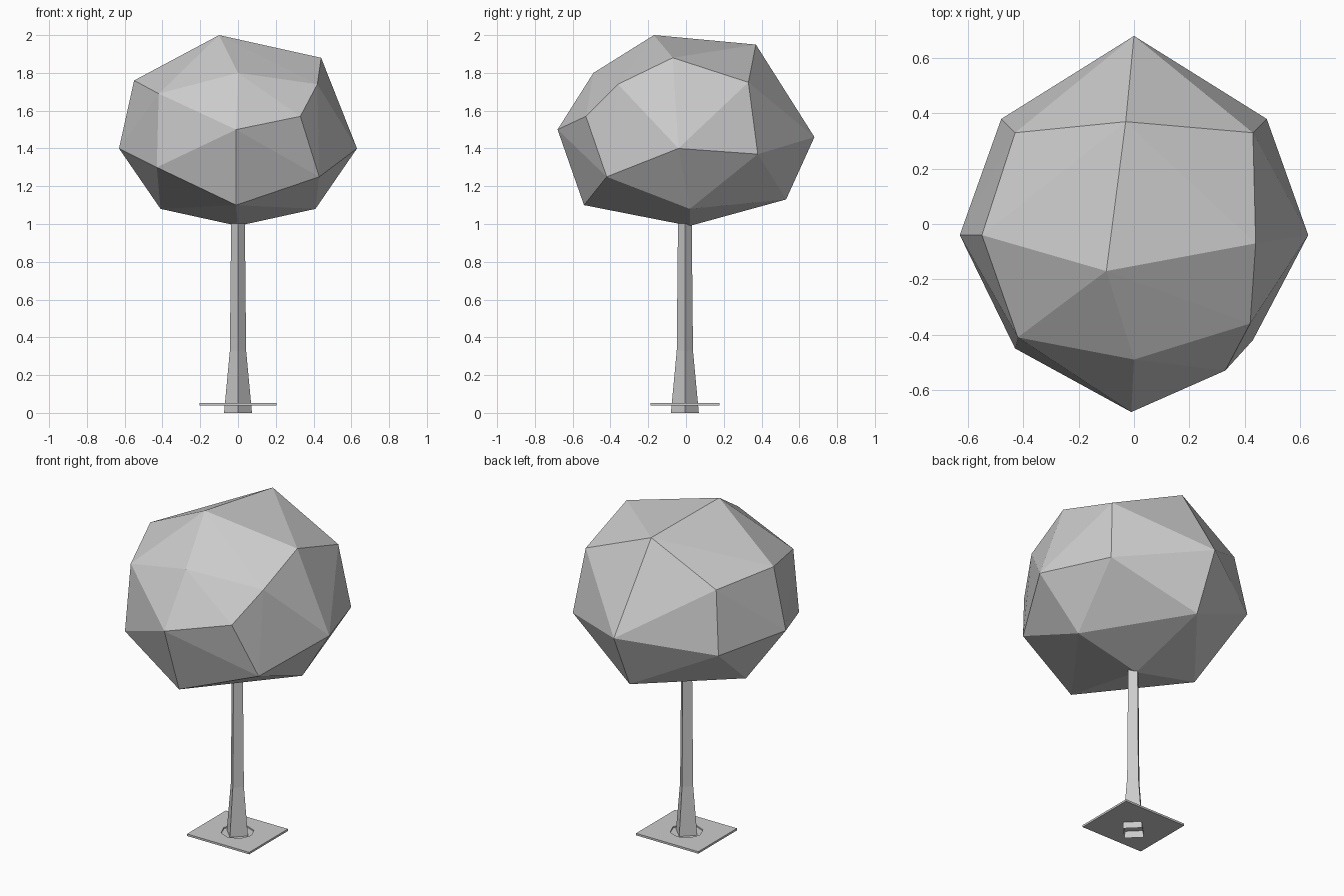
import bpy
import bmesh
from mathutils import Vector

default_cube = bpy.data.objects.get("Cube")
if default_cube:
    bpy.data.objects.remove(default_cube, do_unlink=True)


def make_material(name, value):
    material = bpy.data.materials.new(name)
    material.use_nodes = True
    colour = (value, value, value, 1)
    material.diffuse_color = colour
    material.node_tree.nodes["Principled BSDF"].inputs["Base Color"].default_value = colour
    return material


plain_grey = make_material("plain grey", 0.6)


def make_object(name, bm):
    """Turn a bmesh into a flat shaded, single coloured object."""
    bmesh.ops.recalc_face_normals(bm, faces=bm.faces[:])
    mesh = bpy.data.meshes.new(name)
    bm.to_mesh(mesh)
    bm.free()
    mesh.materials.append(plain_grey)
    obj = bpy.data.objects.new(name, mesh)
    bpy.context.scene.collection.objects.link(obj)
    return obj


def make_crown():
    """Irregular faceted crown, wrapped around its corner points."""
    top = [(-.1, -.17, 2), (-.03, .37, 1.95), (.44, -.07, 1.88), (-.55, -.04, 1.76)]
    shoulder = [(0, -.49, 1.8), (-.42, -.41, 1.69), (.42, -.36, 1.74),
                (.43, .33, 1.75), (-.43, .33, 1.73), (.33, -.53, 1.57)]
    middle = [(-.01, -.68, 1.5), (0, .68, 1.46), (.43, -.42, 1.25), (-.43, -.45, 1.3)]
    bottom = [(-.01, -.54, 1.1), (0, .53, 1.13), (0, .02, .99)]
    # Points that repeat on both sides
    for side in (-1, 1):
        middle += [(side * .63, -.04, 1.4), (side * .48, .38, 1.37)]
        bottom.append((side * .41, .02, 1.08))
    bm = bmesh.new()
    for point in top + shoulder + middle + bottom:
        bm.verts.new(Vector(point))
    hull = bmesh.ops.convex_hull(bm, input=bm.verts[:])
    unused = [v for v in hull["geom_interior"] if isinstance(v, bmesh.types.BMVert)]
    bmesh.ops.delete(bm, geom=unused, context="VERTS")
    return make_object("crown", bm)


def make_trunk():
    """Four sided trunk, flared at the foot and open underneath."""
    bm = bmesh.new()
    rings = []
    for radius, height in ((.074, 0), (.043, .33), (.036, 1.05)):
        corners = ((radius, 0), (0, radius), (-radius, 0), (0, -radius))
        rings.append([bm.verts.new((x, y - .006, height)) for x, y in corners])
    for lower, upper in zip(rings, rings[1:]):
        for i in range(len(lower)):
            j = (i + 1) % len(lower)
            bm.faces.new((lower[i], lower[j], upper[j], upper[i]))
    bm.faces.new(rings[-1])
    return make_object("trunk", bm)


def make_plate():
    """Thin ground plate with a shallow eight sided recess at the trunk."""
    bm = bmesh.new()
    bmesh.ops.create_cube(bm, size=1)
    for v in bm.verts:
        v.co = Vector((v.co.x * .41, v.co.y * .365 - .005, .046 + v.co.z * .012))
    plate = make_object("ground_plate", bm)

    bm = bmesh.new()
    bmesh.ops.create_cone(bm, cap_ends=True, segments=8, radius1=.09, radius2=.09, depth=.1)
    bmesh.ops.translate(bm, verts=bm.verts[:], vec=(0, -.005, .094))
    cutter = make_object("recess_cutter", bm)
    cutter.hide_render = True
    cutter.hide_viewport = True
    cutter.display_type = "WIRE"
    recess = plate.modifiers.new("recess", "BOOLEAN")
    recess.operation = "DIFFERENCE"
    recess.solver = "EXACT"
    recess.object = cutter
    return plate


make_crown()
make_trunk()
make_plate()
